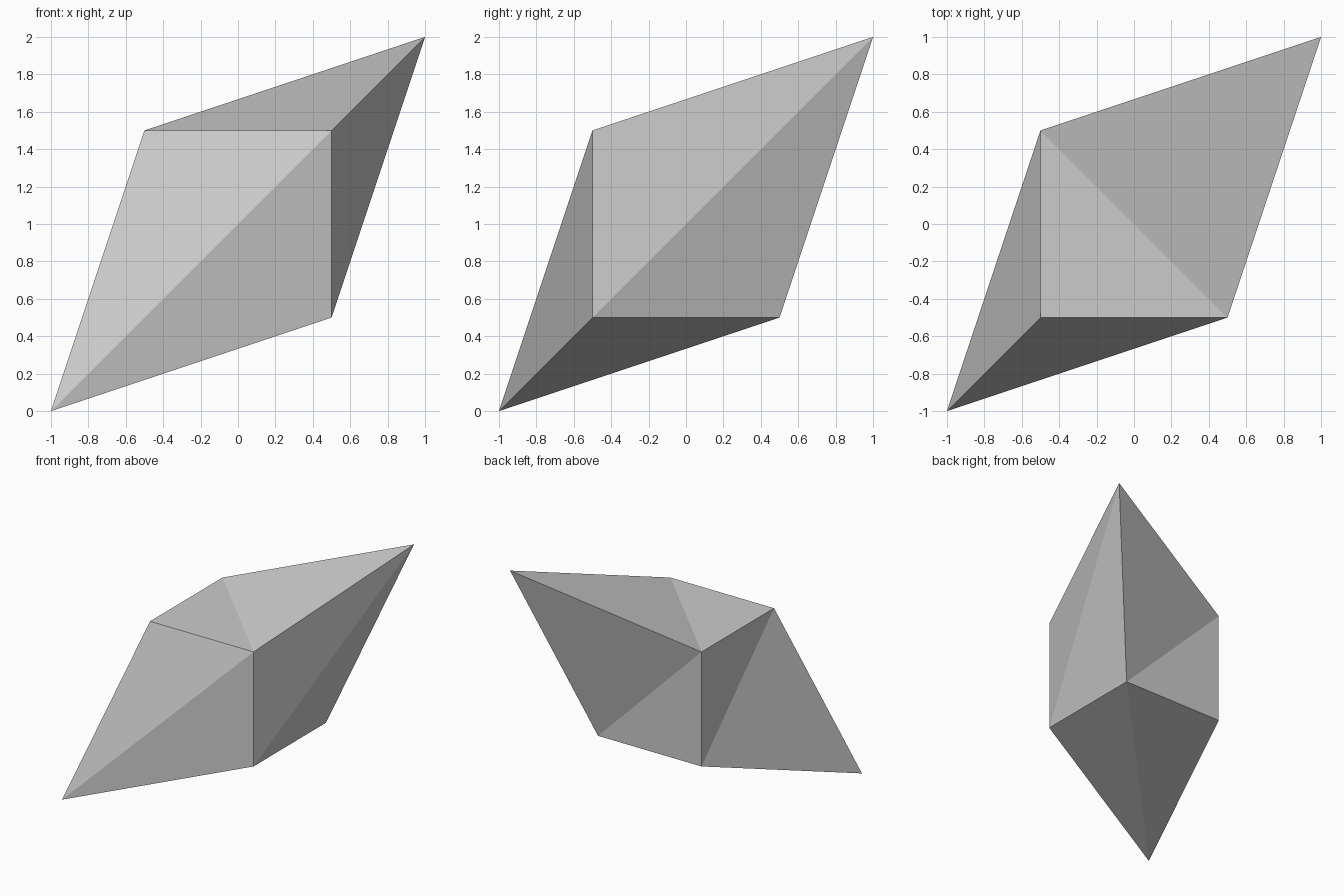
import bpy
import bmesh
from mathutils import Vector

if "Cube" in bpy.data.objects:
    bpy.data.objects.remove(bpy.data.objects["Cube"])

bm = bmesh.new()
bmesh.ops.create_cube(bm, size=1.0)
corner = {tuple(1 if c > 0 else -1 for c in v.co): v for v in bm.verts}

# Crease each side along one diagonal
creases = [
    ((-1, -1, -1), (1, -1, 1)),   # front
    ((-1, -1, -1), (1, 1, -1)),   # bottom
    ((1, -1, -1), (1, 1, 1)),     # right
    ((-1, -1, 1), (-1, 1, -1)),   # left
    ((1, 1, -1), (-1, 1, 1)),     # back
    ((1, -1, 1), (-1, 1, 1)),     # top
]
for a, b in creases:
    va, vb = corner[a], corner[b]
    face = next(f for f in va.link_faces if vb in f.verts)
    bmesh.utils.face_split(face, va, vb)

# Pull two opposite corners out into points
for s in (-1, 1):
    corner[(s, s, s)].co = Vector((s, s, s))
bmesh.ops.translate(bm, verts=bm.verts, vec=(0, 0, 1))
bmesh.ops.recalc_face_normals(bm, faces=bm.faces)

mesh = bpy.data.meshes.new("stretched_cube")
bm.to_mesh(mesh)
bm.free()
bpy.context.collection.objects.link(bpy.data.objects.new("stretched_cube", mesh))
